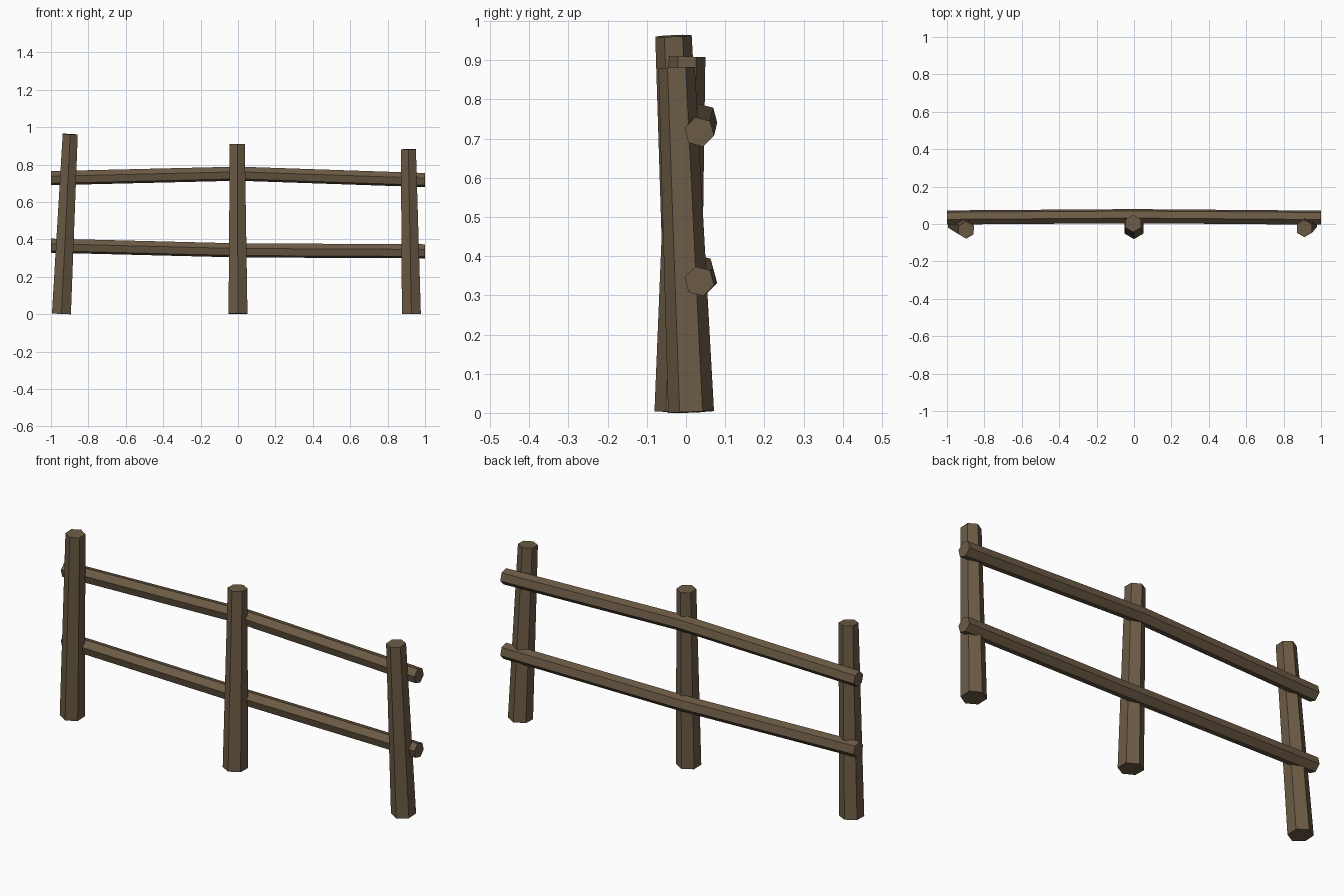
import bpy, bmesh, math
from mathutils import Vector, Matrix

if "Cube" in bpy.data.objects:
    bpy.data.objects.remove(bpy.data.objects["Cube"])

wood = bpy.data.materials.new("brown wood")
wood.diffuse_color = (0.15, 0.105, 0.06, 1)
wood.use_nodes = True
wood.node_tree.nodes["Principled BSDF"].inputs["Base Color"].default_value = wood.diffuse_color


def add_object(name, bm):
    bmesh.ops.recalc_face_normals(bm, faces=bm.faces)
    mesh = bpy.data.meshes.new(name)
    bm.to_mesh(mesh)
    bm.free()
    mesh.materials.append(wood)
    obj = bpy.data.objects.new(name, mesh)
    bpy.context.collection.objects.link(obj)


def loft(name, rings):
    """Skin a list of equal-sided rings and cap both ends."""
    bm = bmesh.new()
    loops = [[bm.verts.new(p) for p in ring] for ring in rings]
    n = len(loops[0])
    for a, b in zip(loops, loops[1:]):
        for i in range(n):
            j = (i + 1) % n
            bm.faces.new((a[i], a[j], b[j], b[i]))
    bm.faces.new(loops[0])
    bm.faces.new(loops[-1])
    add_object(name, bm)


def hexagon(radius, start):
    angles = [math.radians(start + 60 * i) for i in range(6)]
    return [(radius * math.cos(a), radius * math.sin(a)) for a in angles]


def post(name, base, top):
    # tapered six-sided post, leaning from base to top
    base, top = Vector(base), Vector(top)
    lean = Vector((0, 0, 1)).rotation_difference(top - base)
    rings = [[centre + lean @ Vector((u, v, 0)) for u, v in hexagon(r, 30)]
             for centre, r in ((base, 0.0585), (top, 0.0465))]
    loft(name, rings)


def rail(name, centres):
    # six-sided rail, slightly bent at the middle post
    loft(name, [[(x, y + u, z + v) for u, v in hexagon(0.039, 45)]
                for x, y, z in centres])


# Posts
post("left_post", (-0.944, 0.010, 0.003), (-0.897, -0.032, 0.962))
post("middle_post", (0.0, -0.022, 0.002), (-0.004, 0.003, 0.909))
post("right_post", (0.927, 0.013, 0.002), (0.911, -0.024, 0.881))

# Rails on the back side of the posts
rail("upper_rail", [(-1, 0.035, 0.727), (0, 0.042, 0.751), (1, 0.034, 0.717)])
rail("lower_rail", [(-1, 0.035, 0.366), (0, 0.042, 0.341), (1, 0.034, 0.336)])
